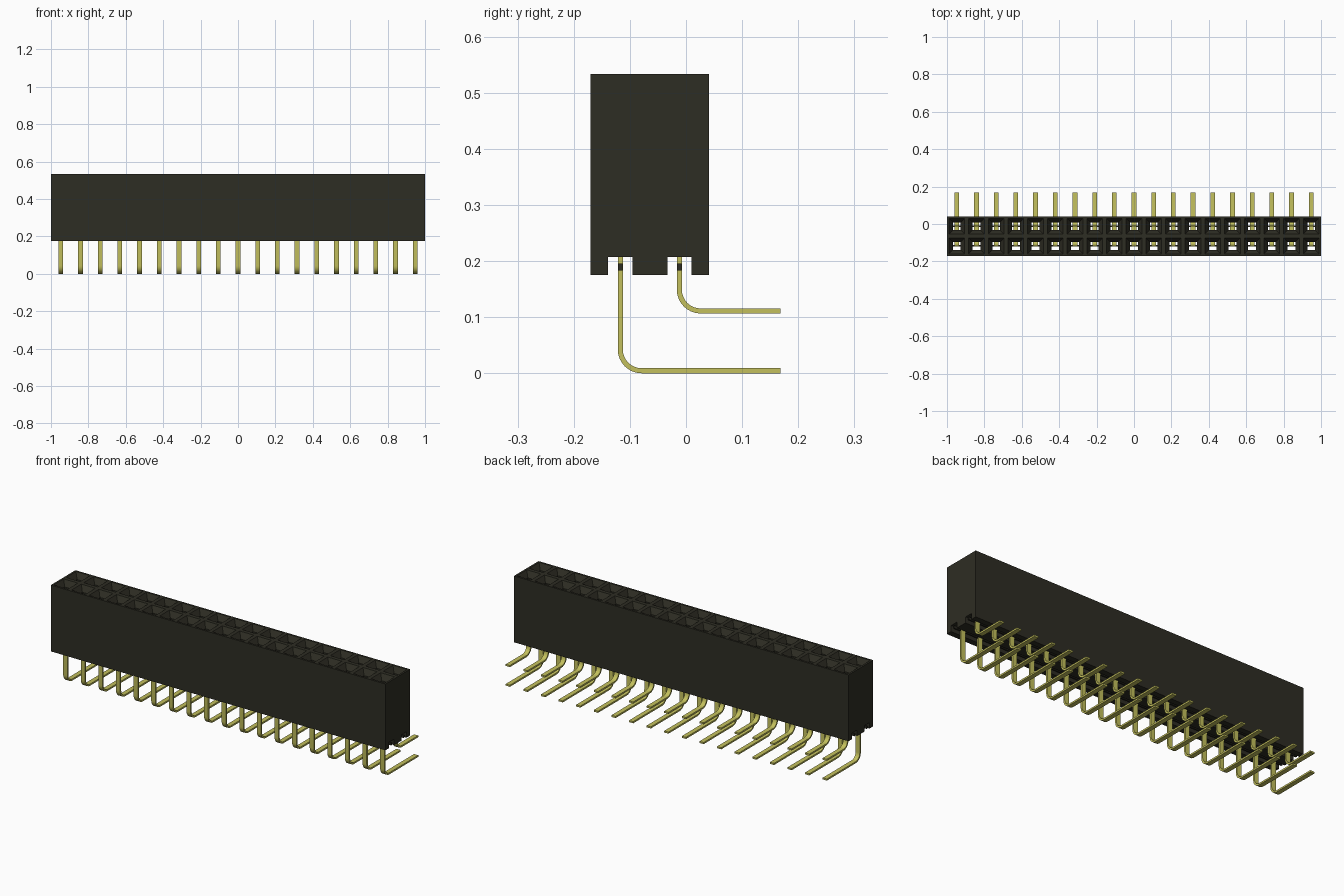
import bpy, bmesh, math

cube = bpy.data.objects.get("Cube")
if cube:
    bpy.data.objects.remove(cube)

COLUMNS = 19
PITCH = 2 / COLUMNS
HALF = PITCH / 2
CENTRE_Y = -0.0645
ROWS = {"front": CENTRE_Y - HALF, "back": CENTRE_Y + HALF}
TOP, BOTTOM, ROOF = 0.533, 0.175, 0.207
GROOVE = 0.0215
HOLE = 0.021
COLUMN_X = [-1 + PITCH * (i + 0.5) for i in range(COLUMNS)]


def material(name, color):
    m = bpy.data.materials.new(name)
    m.use_nodes = True
    m.diffuse_color = (*color, 1)
    m.node_tree.nodes["Principled BSDF"].inputs["Base Color"].default_value = (*color, 1)
    return m


black = material("black plastic", (0.027, 0.026, 0.017))
gold = material("yellow metal", (0.55, 0.53, 0.11))


def finish(name, bm, mat):
    bmesh.ops.remove_doubles(bm, verts=bm.verts, dist=0.0001)
    bmesh.ops.recalc_face_normals(bm, faces=bm.faces)
    mesh = bpy.data.meshes.new(name)
    bm.to_mesh(mesh)
    bm.free()
    mesh.materials.append(mat)
    obj = bpy.data.objects.new(name, mesh)
    bpy.context.collection.objects.link(obj)
    return obj


def face(bm, points):
    bm.faces.new([bm.verts.new(p) for p in points])


def rect(x, y, hx, hy, z):
    return [(x - hx, y - hy, z), (x + hx, y - hy, z),
            (x + hx, y + hy, z), (x - hx, y + hy, z)]


# Housing: each cell is lofted from the rim, through its socket, to the grooved underside
bm = bmesh.new()
for y in ROWS.values():
    for x in COLUMN_X:
        rings = [rect(x, y, HALF, HALF, TOP), rect(x, y, 0.042, 0.042, TOP),
                 rect(x, y, HOLE, HOLE, TOP - 0.03), rect(x, y, HOLE, HOLE, ROOF),
                 rect(x, y, HALF, GROOVE, ROOF), rect(x, y, HALF, GROOVE, BOTTOM),
                 rect(x, y, HALF, HALF, BOTTOM)]
        for k, (a, b) in enumerate(zip(rings, rings[1:])):
            # The groove runs straight through, so it has long sides only
            for s in ((0, 2) if k > 3 else range(4)):
                t = (s + 1) % 4
                face(bm, [a[s], a[t], b[t], b[s]])

# Housing outer walls
y0, y1 = CENTRE_Y - PITCH, CENTRE_Y + PITCH
for y in (y0, y1):
    face(bm, [(-1, y, BOTTOM), (1, y, BOTTOM), (1, y, TOP), (-1, y, TOP)])
outline = [(y0, TOP), (y0, BOTTOM)]
for y in ROWS.values():
    outline += [(y - GROOVE, BOTTOM), (y - GROOVE, ROOF),
                (y + GROOVE, ROOF), (y + GROOVE, BOTTOM)]
outline += [(y1, BOTTOM), (y1, TOP)]
for x in (-1, 1):
    face(bm, [(x, y, z) for y, z in outline])
finish("housing", bm, black)


# Bent leads: a flat strip follows a quarter bend
def lead_path(y, z, radius, offset):
    cy, cz = y + radius, z + radius
    r = radius + offset
    pts = [(y - offset, 0.30)]
    for i in range(9):
        a = math.pi + i * math.pi / 16
        pts.append((cy + r * math.cos(a), cz + r * math.sin(a)))
    return pts + [(0.168, z - offset)]


for row, z in (("front", 0.0045), ("back", 0.111)):
    y = ROWS[row]
    bm = bmesh.new()
    outer = lead_path(y, z, 0.038, 0.0045)
    inner = lead_path(y, z, 0.038, -0.0045)
    for cx in COLUMN_X:
        sections = [[(cx - 0.0125, *o), (cx + 0.0125, *o), (cx + 0.0125, *i), (cx - 0.0125, *i)]
                    for o, i in zip(outer, inner)]
        for a, b in zip(sections, sections[1:]):
            for s in range(4):
                t = (s + 1) % 4
                face(bm, [a[s], a[t], b[t], b[s]])
        face(bm, sections[0])
        face(bm, sections[-1])
    leads = finish(row + "_leads", bm, gold)
    bpy.ops.object.select_all(action="DESELECT")
    leads.select_set(True)
    bpy.context.view_layer.objects.active = leads
    bpy.ops.object.shade_smooth_by_angle(angle=math.radians(30))

    # Thin retaining bar along the groove
    bm = bmesh.new()
    low = rect(0, y, 1, 0.004, 0.183)
    high = rect(0, y, 1, 0.004, 0.196)
    face(bm, low)
    face(bm, high)
    for s in range(4):
        t = (s + 1) % 4
        face(bm, [low[s], low[t], high[t], high[s]])
    finish(row + "_retaining_bar", bm, black)
